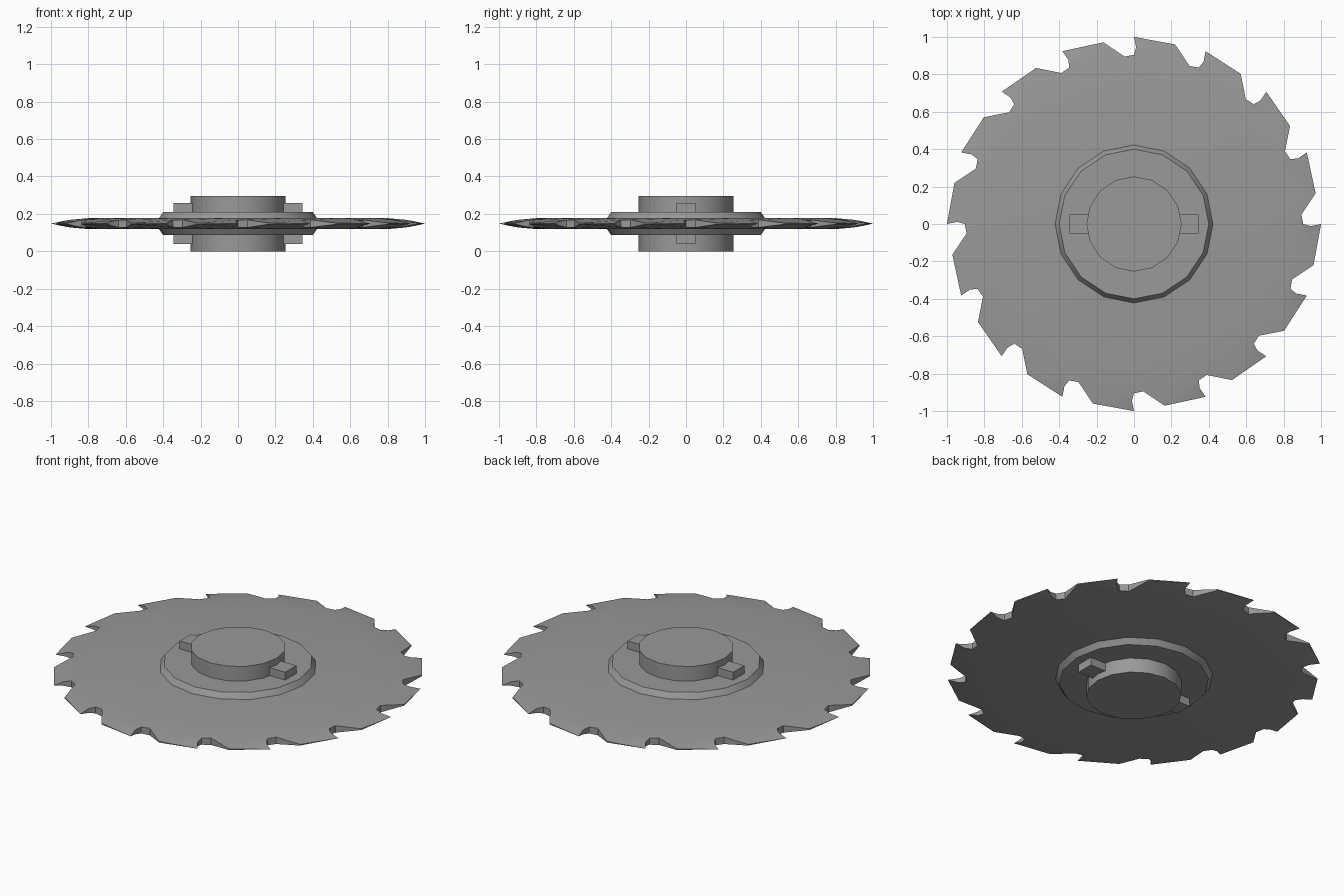
import bpy, bmesh, math
from mathutils import Vector

cube = bpy.data.objects.get("Cube")
if cube:
    bpy.data.objects.remove(cube, do_unlink=True)

MID = 0.148      # height of the blade's middle plane
N = 16           # teeth, and sides of every round part

steel = bpy.data.materials.new("grey_steel")
steel.use_nodes = True
grey = (0.32, 0.32, 0.32, 1)
steel.diffuse_color = grey
steel.node_tree.nodes["Principled BSDF"].inputs["Base Color"].default_value = grey


def finish(name, bm):
    bmesh.ops.remove_doubles(bm, verts=bm.verts, dist=0.0005)
    bmesh.ops.recalc_face_normals(bm, faces=bm.faces)
    mesh = bpy.data.meshes.new(name)
    bm.to_mesh(mesh)
    bm.free()
    mesh.materials.append(steel)
    ob = bpy.data.objects.new(name, mesh)
    bpy.context.collection.objects.link(ob)
    bpy.ops.object.select_all(action='DESELECT')
    ob.select_set(True)
    bpy.context.view_layer.objects.active = ob
    bpy.ops.object.shade_smooth_by_angle(angle=math.radians(30))


def polar(deg, r, z):
    # angle runs clockwise from the back, as the teeth do
    a = math.radians(deg)
    return Vector((r * math.sin(a), r * math.cos(a), z))


def turned(name, profile):
    # stack of N-sided rings given as (radius, height), capped at both ends
    bm = bmesh.new()
    rings = [[bm.verts.new(polar(i * 360 / N, r, z)) for i in range(N)] for r, z in profile]
    for a, b in zip(rings, rings[1:]):
        for i in range(N):
            j = (i + 1) % N
            bm.faces.new((a[i], a[j], b[j], b[i]))
    bm.faces.new(rings[0])
    bm.faces.new(rings[-1])
    finish(name, bm)


# Toothed blade: flat core, rim thinning to the tooth tips
CORE, HALF = 0.79, 0.03
tooth = [(0, 1.0), (12.9, 0.985), (19.3, 0.896), (22.5, 0.905), (23.2, 0.945)]


def half_thickness(r):
    u = min(1, (r - CORE) / (1 - CORE))
    return HALF * (1 - u ** 1.7)


bm = bmesh.new()
outlines = []
for side in (1, -1):
    core, teeth = [], []
    for k in range(N):
        turn = k * 360 / N
        core.append(bm.verts.new(polar(turn, CORE, MID + side * HALF)))
        teeth.append([bm.verts.new(polar(turn + d, r, MID + side * half_thickness(r)))
                      for d, r in tooth])
    bm.faces.new(core)
    for k in range(N):
        tip, heel, floor, corner, face = teeth[k]
        prev_corner, prev_face = teeth[k - 1][3:]
        c0, c1 = core[k], core[(k + 1) % N]
        bm.faces.new((prev_corner, prev_face, tip, heel))
        bm.faces.new((c0, prev_corner, heel))
        bm.faces.new((c0, heel, floor, c1))
        bm.faces.new((c1, floor, corner))
    outlines.append([v for t in teeth for v in t])
top, bottom = outlines
for i in range(len(top)):
    bm.faces.new((top[i - 1], top[i], bottom[i], bottom[i - 1]))
finish("blade", bm)

# Clamping flange with bevelled rims, and the central hub
turned("flange", [(0.4, MID - 0.062), (0.422, MID - HALF),
                  (0.422, MID + HALF), (0.4, MID + 0.062)])
turned("hub", [(0.254, 0), (0.254, 2 * MID)])

# Drive keys beside the hub, above and below the flange
for x, xname in ((0.285, "left"), (-0.285, "right")):
    for s, zname in ((1, "upper"), (-1, "lower")):
        bm = bmesh.new()
        bmesh.ops.create_cube(bm, size=1)
        bmesh.ops.scale(bm, vec=(0.12, 0.104, 0.05), verts=bm.verts)
        bmesh.ops.translate(bm, vec=(x, 0, MID + s * 0.084), verts=bm.verts)
        finish(f"{xname}_{zname}_key", bm)
